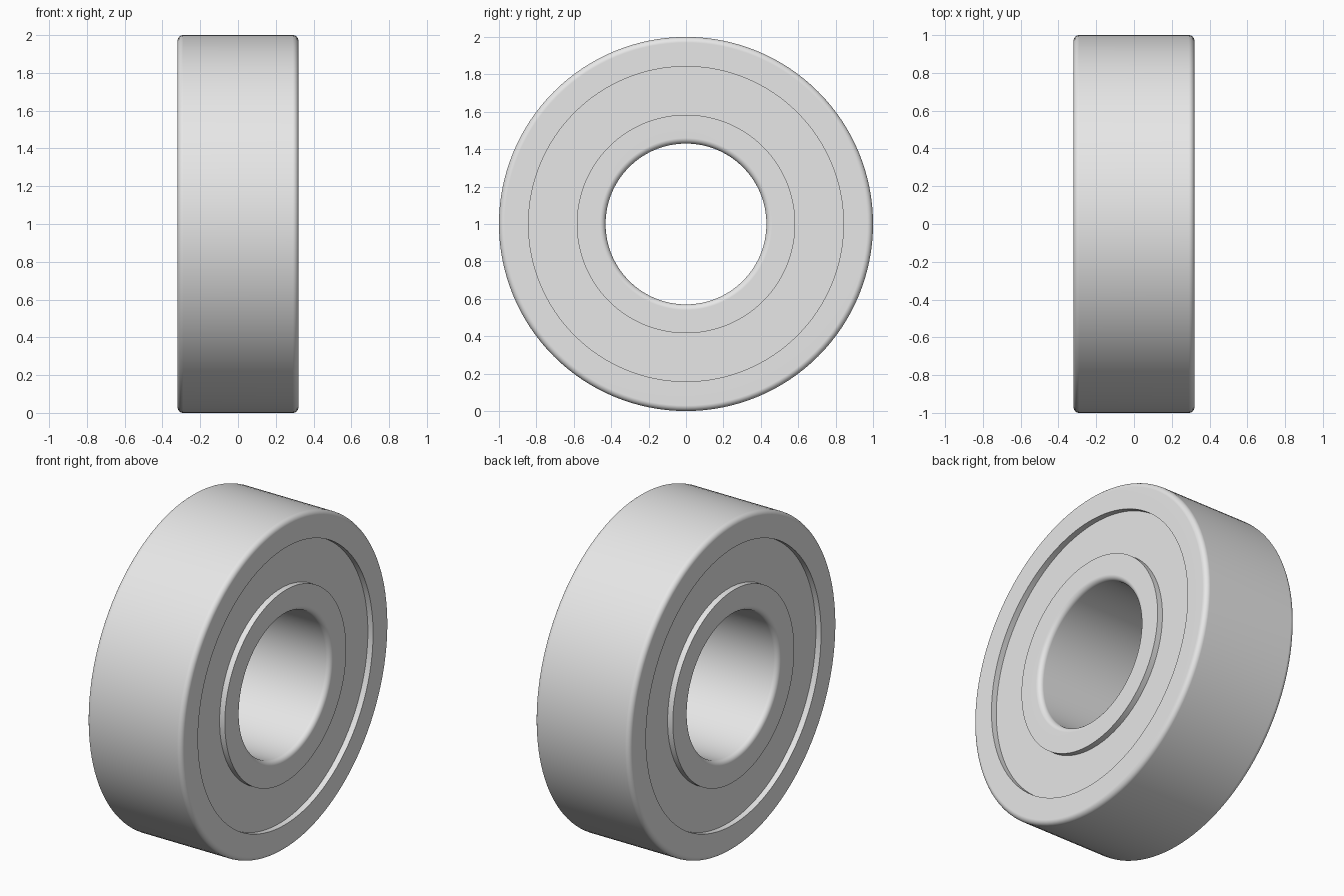
import bpy, bmesh
from math import cos, sin, pi, radians

if "Cube" in bpy.data.objects:
    bpy.data.objects.remove(bpy.data.objects["Cube"], do_unlink=True)

HALF_WIDTH = 0.32
RECESS = 0.035
FILLET = 0.03
CENTRE_Z = 1.0

steel = bpy.data.materials.new("grey_steel")
steel.use_nodes = True
GREY = (0.8, 0.8, 0.8, 1)
steel.diffuse_color = GREY
steel.node_tree.nodes["Principled BSDF"].inputs["Base Color"].default_value = GREY


def fillet(x_side, radius, r_side, steps=6):
    """Arc of (x, radius) points, from the end face round to the rim."""
    cx = x_side * (HALF_WIDTH - FILLET)
    cr = radius - r_side * FILLET
    angles = [i * pi / 2 / steps for i in range(steps + 1)]
    return [(cx + x_side * FILLET * cos(a), cr + r_side * FILLET * sin(a)) for a in angles]


def lathe(name, profile, segments=128):
    """Spin a closed (x, radius) profile about the x axis."""
    bm = bmesh.new()
    verts = [bm.verts.new((x, 0, CENTRE_Z + r)) for x, r in profile]
    edges = [bm.edges.new((v, verts[i - 1])) for i, v in enumerate(verts)]
    bmesh.ops.spin(bm, geom=verts + edges, cent=(0, 0, CENTRE_Z), axis=(1, 0, 0),
                   angle=2 * pi, steps=segments, use_merge=True)
    bmesh.ops.remove_doubles(bm, verts=bm.verts, dist=0.0001)
    bmesh.ops.recalc_face_normals(bm, faces=bm.faces)
    mesh = bpy.data.meshes.new(name)
    bm.to_mesh(mesh)
    bm.free()
    mesh.materials.append(steel)
    obj = bpy.data.objects.new(name, mesh)
    bpy.context.collection.objects.link(obj)
    bpy.ops.object.select_all(action='DESELECT')
    obj.select_set(True)
    bpy.context.view_layer.objects.active = obj
    bpy.ops.object.shade_smooth_by_angle(angle=radians(30))
    weighted = obj.modifiers.new("flat_end_faces", 'WEIGHTED_NORMAL')
    weighted.keep_sharp = True
    return obj


def ring(name, rim, edge, r_side):
    """Race with a rounded rim and a sharp edge beside the seals."""
    profile = [(HALF_WIDTH, edge)] + fillet(1, rim, r_side)
    profile += fillet(-1, rim, r_side)[::-1] + [(-HALF_WIDTH, edge)]
    lathe(name, profile)


# Outer and inner races
ring("outer_ring", 1.0, 0.842, 1)
ring("inner_ring", 0.43, 0.584, -1)

# Recessed seals closing the gap between the races on both sides
for name, side in (("left_seal", 1), ("right_seal", -1)):
    outside = side * (HALF_WIDTH - RECESS)
    inside = outside - side * 0.04
    lathe(name, [(outside, 0.584), (outside, 0.842), (inside, 0.842), (inside, 0.584)])
